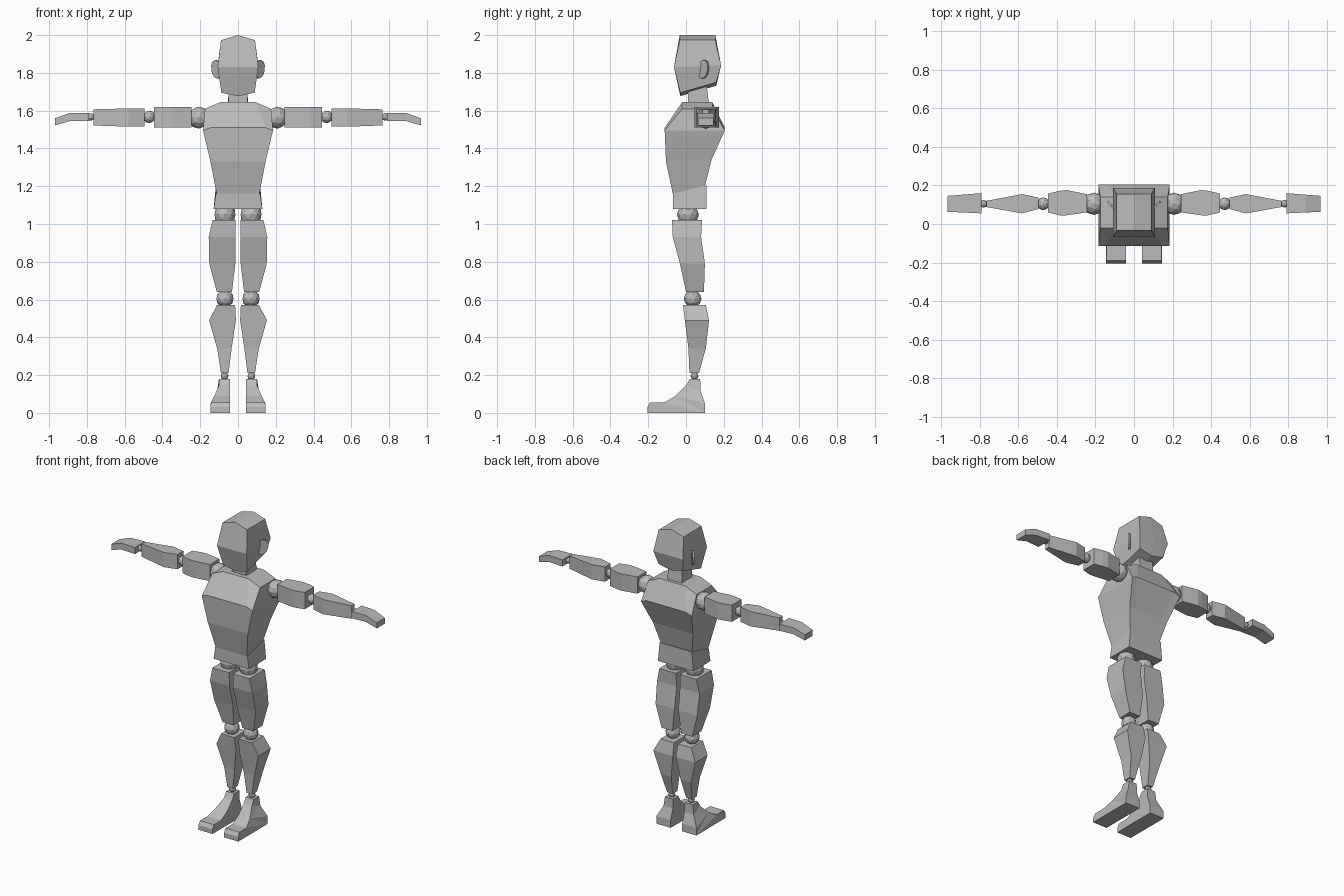
import bpy, bmesh, math
from mathutils import Vector

if "Cube" in bpy.data.objects:
    bpy.data.objects.remove(bpy.data.objects["Cube"])

grey = bpy.data.materials.new("clay_grey")
grey.diffuse_color = (0.5, 0.5, 0.5, 1)
grey.use_nodes = True
grey.node_tree.nodes["Principled BSDF"].inputs["Base Color"].default_value = grey.diffuse_color


def finish(name, bm):
    bmesh.ops.recalc_face_normals(bm, faces=bm.faces[:])
    me = bpy.data.meshes.new(name)
    bm.to_mesh(me)
    bm.free()
    me.materials.append(grey)
    ob = bpy.data.objects.new(name, me)
    bpy.context.collection.objects.link(ob)
    return ob


def loft(name, rings):
    """Skin rings of 2n points (front row, then back row reversed), quad caps."""
    bm = bmesh.new()
    vs = [[bm.verts.new(p) for p in r] for r in rings]
    m = len(rings[0])
    for a, b in zip(vs, vs[1:]):
        for i in range(m):
            j = (i + 1) % m
            bm.faces.new((a[i], a[j], b[j], b[i]))
    for r in (vs[0], vs[-1]):
        for i in range(m // 2 - 1):
            bm.faces.new((r[i], r[i + 1], r[m - 2 - i], r[m - 1 - i]))
    return finish(name, bm)


def ring(cols, yf, yb, rise=0.0):
    """Columns (x, z) at the front; the back row is raised by rise."""
    return [(x, yf, z) for x, z in cols] + [(x, yb, z + rise) for x, z in reversed(cols)]


def limb_z(name, s, secs):
    loft(name, [ring([(s * a, z), (s * b, z)], yf, yb) for z, a, b, yf, yb in secs])


def limb_x(name, s, secs):
    loft(name, [[(s * x, yf, z0), (s * x, yb, z0), (s * x, yb, z1), (s * x, yf, z1)]
                for x, yf, yb, z0, z1 in secs])


def ball(name, loc, r):
    bm = bmesh.new()
    bmesh.ops.create_icosphere(bm, subdivisions=2, radius=r)
    bmesh.ops.translate(bm, verts=bm.verts[:], vec=loc)
    finish(name, bm)


def prism(name, pts, offset):
    bm = bmesh.new()
    f = bm.faces.new([bm.verts.new(p) for p in pts])
    g = bmesh.ops.extrude_face_region(bm, geom=[f])
    bmesh.ops.translate(bm, vec=offset,
                        verts=[v for v in g["geom"] if isinstance(v, bmesh.types.BMVert)])
    return finish(name, bm)


# Head: ridge down the middle of crown and chin
def head_ring(w, zs, zc, yf, yb, rise=0.0):
    return ring([(-w, zs), (0, zc), (w, zs)], yf, yb, rise)


loft("head", [head_ring(.088, 1.695, 1.677, -.03, .16, .055),
              head_ring(.108, 1.83, 1.83, -.064, .186, .01),
              head_ring(.09, 1.973, 2.0, -.033, .155)])

# Neck
loft("neck", [ring([(-.053, 1.6), (.053, 1.6)], .01, .125),
              ring([(-.05, 1.7), (.05, 1.7)], .01, .108, .05)])


# Torso: four columns across, tapering to the waist
def torso_ring(wi, zi, wo, zo, yf, yb, rise=0.0):
    return ring([(-wo, zo), (-wi, zi), (wi, zi), (wo, zo)], yf, yb, rise)


loft("torso", [torso_ring(.07, 1.16, .113, 1.16, -.07, .1, .04),
               torso_ring(.1, 1.33, .146, 1.33, -.106, .135, .01),
               torso_ring(.145, 1.51, .185, 1.495, -.113, .205),
               torso_ring(.093, 1.645, .175, 1.61, -.02, .14)])

# Pelvis
loft("pelvis", [ring([(-.129, 1.08), (.129, 1.08)], -.07, .108),
                ring([(-.117, 1.16), (.117, 1.16)], -.07, .108, .045)])

foot_profile = [(.02, .18), (.075, .18), (.077, .12), (.1, .05), (.1, 0), (-.205, 0),
                (-.205, .03), (-.19, .055), (-.115, .055), (-.055, .09), (0, .145)]

for s, side in ((-1, "right"), (1, "left")):
    # Ear: thin D-shaped plate flaring out and back
    ear = [(-.02, 1.78), (-.005, 1.77), (.012, 1.775), (.026, 1.79), (.033, 1.815),
           (.034, 1.84), (.026, 1.86), (.01, 1.868), (-.012, 1.86), (-.012, 1.815)]
    prism(side + "_ear", [(s * (.106 + u * .82), .093 + u * .85, z) for u, z in ear],
          Vector((s * .008, -.008, 0)))

    # Joints
    for part, loc, r in (("shoulder", (.208, .105, 1.563), .058),
                         ("elbow", (.47, .105, 1.567), .033),
                         ("wrist", (.78, .105, 1.567), .02),
                         ("hip", (.069, .01, 1.05), .058),
                         ("knee", (.069, .035, .605), .047),
                         ("ankle", (.071, .045, .195), .021)):
        ball(side + "_" + part + "_joint", (s * loc[0], loc[1], loc[2]), r)

    # Arm
    limb_x(side + "_upper_arm", s, [(.245, .06, .155, 1.51, 1.62), (.35, .045, .176, 1.51, 1.62),
                                    (.385, .045, .172, 1.51, 1.62), (.445, .06, .158, 1.51, 1.62)])
    limb_x(side + "_forearm", s, [(.495, .078, .137, 1.515, 1.612), (.58, .055, .155, 1.515, 1.612),
                                  (.765, .088, .12, 1.522, 1.607)])
    limb_x(side + "_hand", s, [(.79, .055, .16, 1.545, 1.588), (.89, .06, .152, 1.545, 1.588),
                               (.968, .063, .146, 1.522, 1.56)])

    # Leg
    limb_z(side + "_thigh", s, [(.64, .032, .112, .0, .095), (.79, .014, .152, -.032, .1),
                                (.93, .012, .155, -.07, .08), (1.02, .014, .135, -.074, .085)])
    limb_z(side + "_shin", s, [(.21, .05, .09, .018, .068), (.34, .034, .11, .013, .105),
                               (.49, .011, .153, -.006, .122), (.57, .015, .112, -.016, .105)])

    # Foot: side profile widened towards the sole
    foot = prism(side + "_foot", [(0, y, z) for y, z in foot_profile], Vector((1, 0, 0)))
    for v in foot.data.vertices:
        t = max(0, min(1, (v.co.z - .05) / .13))
        outer = .146 - .045 * min(1, t * 1.5)
        v.co.x = s * (outer if v.co.x > .5 else .042)
    bm = bmesh.new()
    bm.from_mesh(foot.data)
    bmesh.ops.triangulate(bm, faces=[f for f in bm.faces if len(f.verts) > 4])
    bmesh.ops.recalc_face_normals(bm, faces=bm.faces[:])
    bm.to_mesh(foot.data)
    bm.free()
